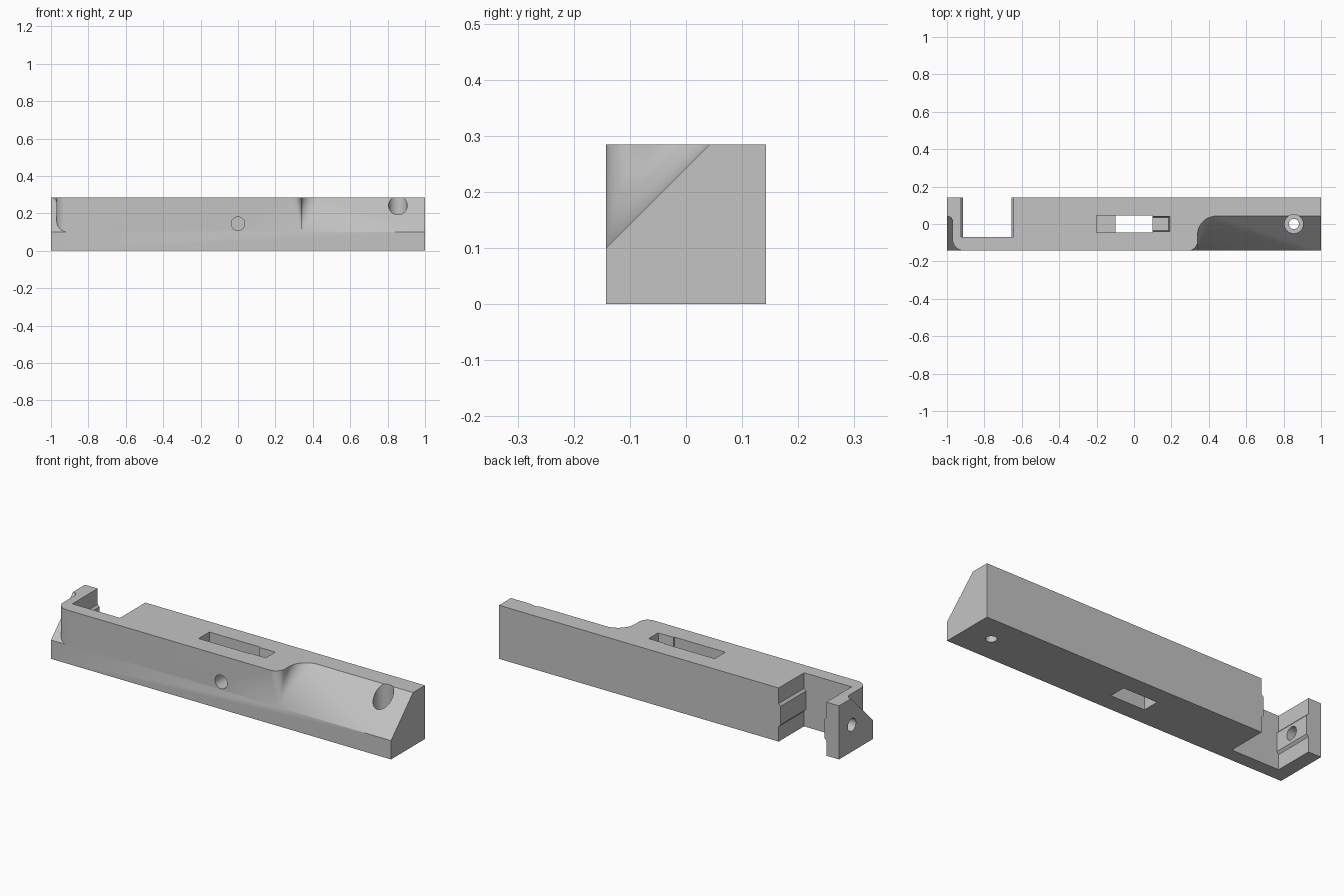
import bpy, bmesh
from math import sin, cos, pi, radians
from mathutils import Vector

if "Cube" in bpy.data.objects:
    bpy.data.objects.remove(bpy.data.objects["Cube"], do_unlink=True)

H = 0.285          # bar height and depth
F = H / 2          # half depth
LEDGE = 0.1        # height where the sloped cuts start on the front


def loft(name, ring_a, ring_b):
    """Closed solid between two matching rings of points."""
    bm = bmesh.new()
    a = [bm.verts.new(p) for p in ring_a]
    b = [bm.verts.new(p) for p in ring_b]
    n = len(a)
    bm.faces.new(a)
    bm.faces.new(b)
    for i in range(n):
        j = (i + 1) % n
        bm.faces.new((a[i], a[j], b[j], b[i]))
    bmesh.ops.remove_doubles(bm, verts=bm.verts, dist=1e-5)
    bmesh.ops.recalc_face_normals(bm, faces=bm.faces)
    mesh = bpy.data.meshes.new(name)
    bm.to_mesh(mesh)
    bm.free()
    obj = bpy.data.objects.new(name, mesh)
    bpy.context.collection.objects.link(obj)
    return obj


def box(name, x0, x1, y0, y1, z0, z1):
    ring = [(x0, y0), (x1, y0), (x1, y1), (x0, y1)]
    return loft(name, [(x, y, z0) for x, y in ring], [(x, y, z1) for x, y in ring])


def cylinder(name, start, end, radius, sides=48):
    start, end = Vector(start), Vector(end)
    q = (end - start).to_track_quat('Z', 'Y')
    ring = [q @ Vector((radius * cos(2 * pi * i / sides), radius * sin(2 * pi * i / sides), 0))
            for i in range(sides)]
    return loft(name, [start + p for p in ring], [end + p for p in ring])


def arc(cx, cy, r, a0, a1, steps=14):
    angles = [radians(a0 + (a1 - a0) * i / steps) for i in range(steps + 1)]
    return [(cx + r * cos(a), cy + r * sin(a)) for a in angles]


def cut(target, cutter):
    cutter.hide_render = True
    mod = target.modifiers.new("cut", 'BOOLEAN')
    mod.operation = 'DIFFERENCE'
    mod.solver = 'EXACT'
    mod.object = cutter
    bpy.context.view_layer.objects.active = target
    bpy.ops.object.modifier_apply(modifier=mod.name)
    bpy.data.objects.remove(cutter, do_unlink=True)


# Main bar
bar = box("slotted_bar", -1, 1, -F, F, 0, H)

# Long sloped cut with a conical run-out
apex = Vector((0.34, -F, LEDGE))
s_curve = arc(0.29, -F + 0.05, 0.05, -90, 0) + arc(0.44, F - 0.2, 0.1, 180, 90)
top = [apex + 1.2 * (Vector((x, y, H)) - apex) for x, y in s_curve]
out = Vector((0, -0.2, 0))
floor_end = Vector((1.2, -F, LEDGE))
top_end = Vector((1.2, top[-1].y, top[-1].z))
cut(bar, loft("slope_cutter",
              [apex + out] + [apex] * len(top) + [floor_end, floor_end + out],
              [top[0] + out] + top + [top_end, top_end + out]))

# Short sloped cut with upright rounded walls at the other end
outline = [(-1.1, -0.2), (-0.91, -0.2)]
outline += arc(-0.91, -F + 0.06, 0.06, 270, 180)
outline += arc(-1.0, 0.012, 0.03, 0, 90)
outline += [(-1.1, 0.042)]
cut(bar, loft("end_cutter", [(x, y, y + F + LEDGE) for x, y in outline],
              [(x, y, 0.4) for x, y in outline]))

# Pocket open to the back, with a raised rib left on both facing walls
rib = [(0.08, 0.0), (0.092, 0.011), (0.19, 0.011), (0.202, 0.0)]
profile = [(-0.925, -0.1)] + [(-0.925 + d, z) for z, d in rib] + [(-0.925, 0.4)]
profile += [(-0.645, 0.4)] + [(-0.645 - d, z) for z, d in reversed(rib)] + [(-0.645, -0.1)]
cut(bar, loft("pocket_cutter", [(x, -0.07, z) for x, z in profile],
              [(x, 0.3, z) for x, z in profile]))

# Stepped slot: through the middle, with a deep and a shallow shelf
W = 0.045
cut(bar, box("slot_through", -0.1, 0.1, -W, W, -0.1, 0.4))
cut(bar, box("slot_deep_shelf", -0.2, 0.05, -W, W, 0.1, 0.4))
shelf = [(0.05, -W), (0.2, -W), (0.2, W), (0.05, W)]
cut(bar, loft("slot_shallow_shelf",
              [(min(x, 0.185), y * 0.8, 0.2) for x, y in shelf],
              [(x, y, 0.4) for x, y in shelf]))

# Pin hole, end hole and counterbored screw hole
cut(bar, cylinder("pin_hole", (0, -0.3, 0.145), (0, 0, 0.145), 0.036))
cut(bar, cylinder("end_hole", (-1.1, 0.035, F), (-0.8, 0.035, F), 0.034))
cut(bar, cylinder("counterbore", (0.855, 0, 0.13), (0.855, 0, 0.4), 0.05))
cut(bar, cylinder("screw_hole", (0.855, 0, -0.1), (0.855, 0, 0.2), 0.027))

# Material and shading
grey = bpy.data.materials.new("plain_grey")
grey.use_nodes = True
colour = (0.55, 0.55, 0.55, 1)
grey.diffuse_color = colour
grey.node_tree.nodes["Principled BSDF"].inputs["Base Color"].default_value = colour
bar.data.materials.clear()
bar.data.materials.append(grey)
for face in bar.data.polygons:
    face.material_index = 0

bpy.ops.object.select_all(action='DESELECT')
bar.select_set(True)
bpy.context.view_layer.objects.active = bar
bpy.ops.object.shade_smooth_by_angle(angle=radians(25))
